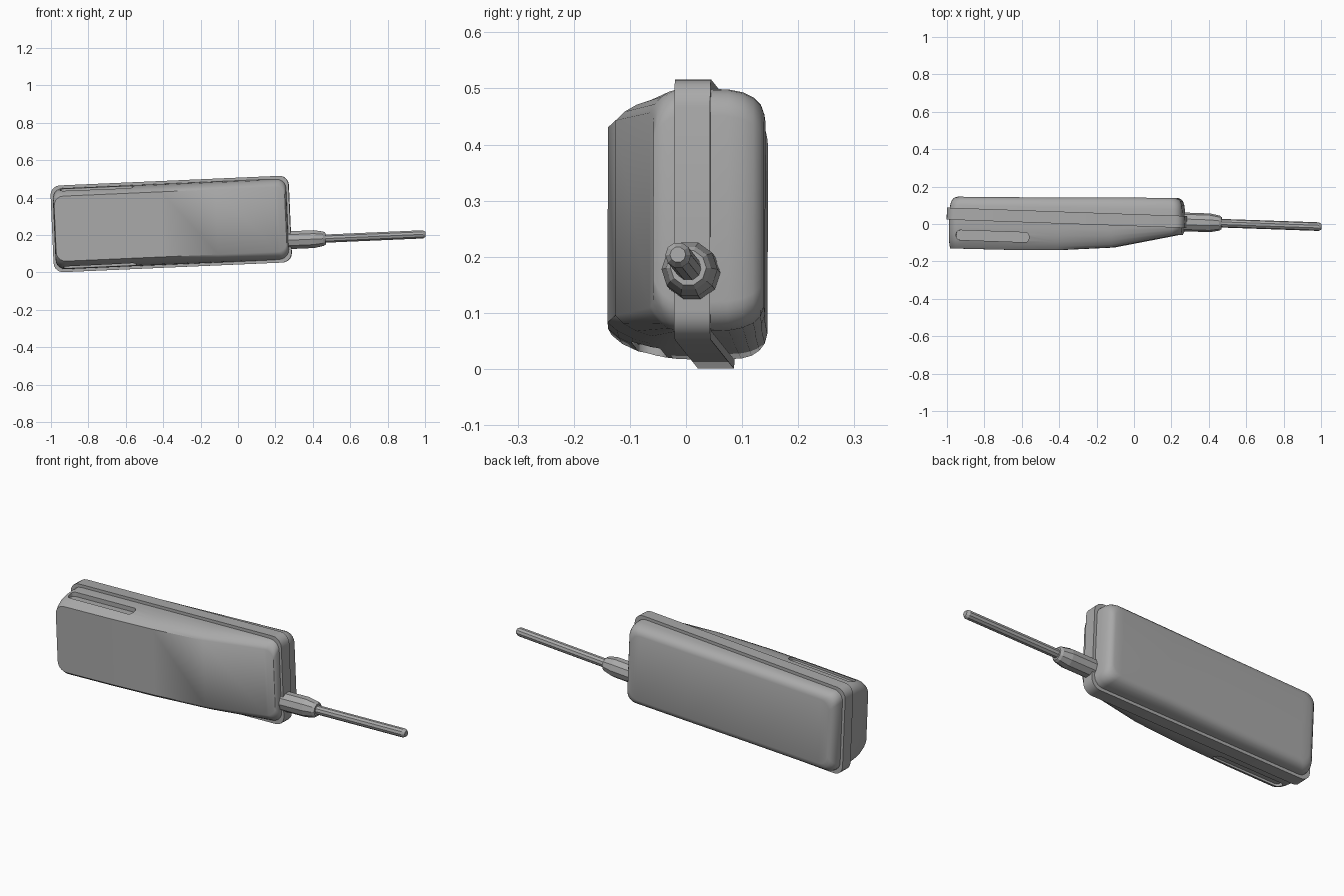
import bpy, bmesh, math
from mathutils import Matrix, Vector

cube = bpy.data.objects.get("Cube")
if cube:
    bpy.data.objects.remove(cube)

grey = bpy.data.materials.new("mid_grey")
grey.use_nodes = True
colour = (0.4, 0.4, 0.4, 1)
grey.diffuse_color = colour
grey.node_tree.nodes["Principled BSDF"].inputs["Base Color"].default_value = colour

# The whole handset lies slightly tilted and turned
POSE = (Matrix.Translation((-0.357, 0.033, 0.2585))
        @ Matrix.Rotation(math.radians(-2), 4, 'Z')
        @ Matrix.Rotation(math.radians(-2.5), 4, 'Y'))
HALF_L, HALF_H = 0.637, 0.232


def finish(name, bm, angle=None):
    bmesh.ops.recalc_face_normals(bm, faces=bm.faces)
    mesh = bpy.data.meshes.new(name)
    bm.to_mesh(mesh)
    bm.free()
    mesh.materials.append(grey)
    ob = bpy.data.objects.new(name, mesh)
    bpy.context.collection.objects.link(ob)
    ob.matrix_world = POSE
    if angle:
        smooth(ob, angle)
    return ob


def smooth(ob, angle):
    bpy.ops.object.select_all(action='DESELECT')
    ob.select_set(True)
    bpy.context.view_layer.objects.active = ob
    bpy.ops.object.shade_smooth_by_angle(angle=math.radians(angle))


def interpolate(knots, x):
    if x <= knots[0][0]:
        return knots[0][1]
    for (xa, ya), (xb, yb) in zip(knots, knots[1:]):
        if x <= xb:
            return ya + (yb - ya) * (x - xa) / (xb - xa)
    return knots[-1][1]


def upper_outline(end_in, side_in, radius, knots, steps=5):
    """Upper half of a rounded rectangle, from the left end to the right end."""
    l, h = HALF_L - end_in, HALF_H - side_in
    arc = [(math.cos(a), math.sin(a)) for a in
           (math.pi / 2 * i / steps for i in range(steps + 1))]
    left = [(-l + radius - radius * c, h - radius + radius * s) for c, s in arc]
    right = [(l - radius + radius * c, h - radius + radius * s) for c, s in reversed(arc)]
    return left + [(x, h) for x, _ in knots[1:-1]] + right


def shell(name, knots, rings, direction, radius=0.05, angle=40):
    """Loft of rounded rectangles; each ring is (depth share, end inset, side inset)."""
    bm = bmesh.new()
    loops = []
    for share, end_in, side_in in rings:
        pts = upper_outline(end_in, side_in, radius, knots)
        top, low = [[bm.verts.new((x, direction * share * interpolate(knots, x), s * z))
                     for x, z in pts] for s in (1, -1)]
        loops.append((top, low))
    for top, low in (loops[0], loops[-1]):
        for i in range(len(top) - 1):
            bm.faces.new((top[i], top[i + 1], low[i + 1], low[i]))
    for (ta, la), (tb, lb) in zip(loops, loops[1:]):
        a, b = ta + la[::-1], tb + lb[::-1]
        for i in range(len(a)):
            j = (i + 1) % len(a)
            bm.faces.new((a[i], a[j], b[j], b[i]))
    return finish(name, bm, angle)


# Raised seam band around the middle
shell("seam_band", [(-0.6, 0.032), (0.6, 0.032)],
      [(-1, 0, 0), (1, 0, 0)], 1)

# Front shell, thick at the left end and tapering to the antenna end
front = shell("front_shell",
              [(-0.6, 0.185), (-0.3, 0.182), (-0.04, 0.174), (0.25, 0.15), (0.6, 0.07)],
              [(0, 0.013, 0.015), (0.35, 0.013, 0.016), (0.57, 0.014, 0.021),
               (0.75, 0.015, 0.03), (0.9, 0.018, 0.043), (1, 0.022, 0.058)], -1)

# Back shell with softly rounded rim
shell("back_shell",
      [(-0.6, 0.092), (-0.1, 0.105), (0.25, 0.117), (0.6, 0.127)],
      [(0, 0.014, 0.015), (0.5, 0.016, 0.017), (0.7, 0.02, 0.022),
       (0.85, 0.027, 0.031), (0.95, 0.037, 0.043), (1, 0.052, 0.06)], 1)

# Grip slots sunk into the upper and lower sides of the front shell
for side in (1, -1):
    bm = bmesh.new()
    bmesh.ops.create_cube(bm, size=1)
    bmesh.ops.scale(bm, vec=(0.39, 0.052, 0.1), verts=bm.verts)
    upright = [e for e in bm.edges
               if abs((e.verts[0].co - e.verts[1].co).z) > 0.05]
    bmesh.ops.bevel(bm, geom=upright, offset=0.02, segments=3,
                    profile=0.5, affect='EDGES')
    bmesh.ops.translate(bm, vec=(-0.387, -0.112, side * (HALF_H + 0.008)), verts=bm.verts)
    cutter = finish("slot_cutter", bm)
    cutter.hide_render = True
    cut = front.modifiers.new("slot", 'BOOLEAN')
    cut.operation = 'DIFFERENCE'
    cut.solver = 'EXACT'
    cut.object = cutter
    bpy.context.view_layer.objects.active = front
    bpy.ops.object.modifier_apply(modifier=cut.name)
    bpy.data.objects.remove(cutter)
smooth(front, 40)


def turned(name, profile, sides=10):
    """Faceted round part along x from (x, radius) points."""
    bm = bmesh.new()
    loops = []
    for x, r in profile:
        loops.append([bm.verts.new((x, r * math.cos(a), -0.114 + r * math.sin(a)))
                      for a in (math.tau * i / sides for i in range(sides))])
    for a, b in zip(loops, loops[1:]):
        for i in range(sides):
            j = (i + 1) % sides
            bm.faces.new((a[i], a[j], b[j], b[i]))
    bm.faces.new(loops[0])
    bm.faces.new(loops[-1])
    return finish(name, bm)


# Antenna collar and rod
turned("antenna_collar", [(0.6, 0.05), (0.76, 0.05), (0.81, 0.04), (0.822, 0.032)])
turned("antenna_rod", [(0.8, 0.023), (1.343, 0.023), (1.357, 0.014)])
